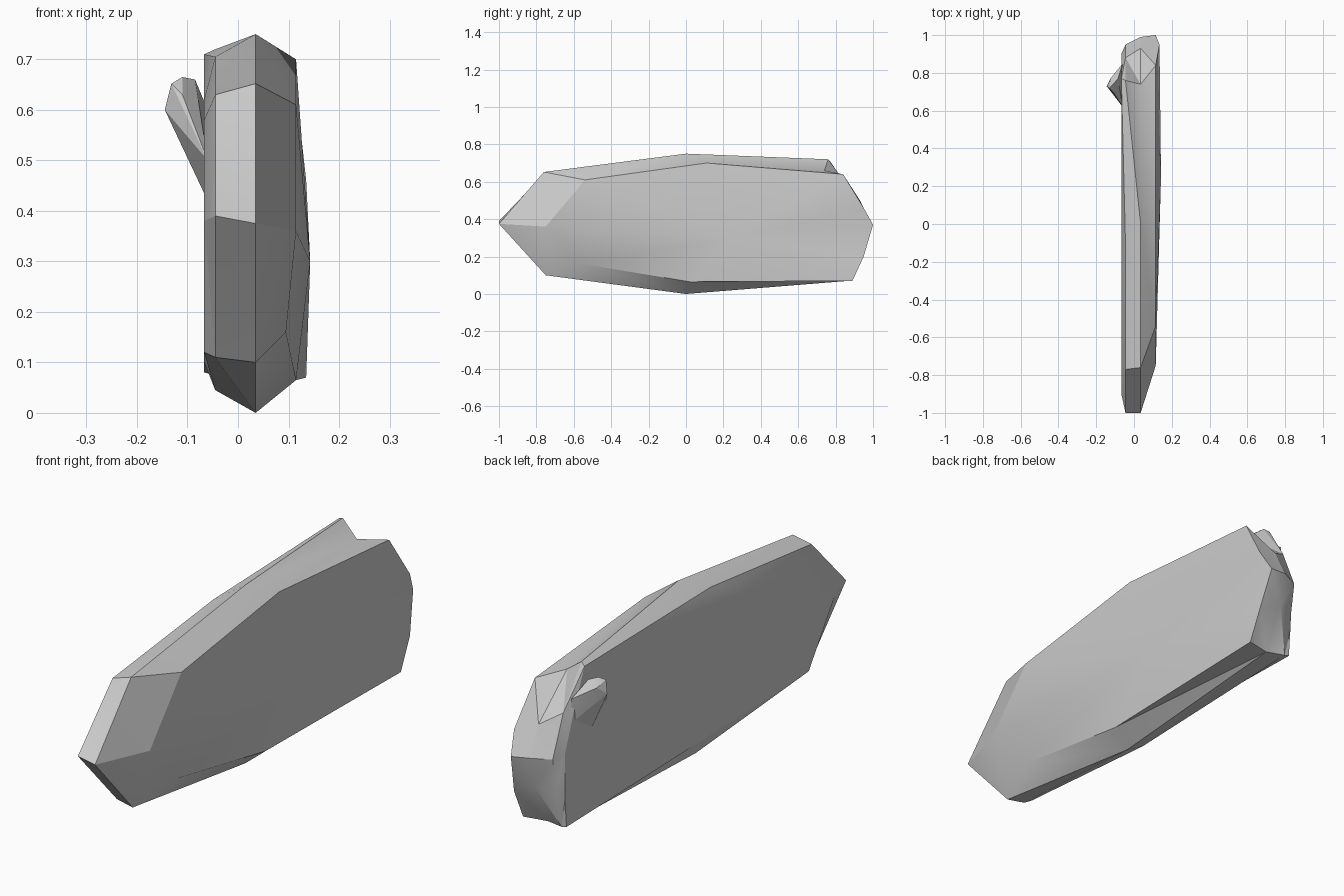
import bpy, bmesh, math

cube = bpy.data.objects.get("Cube")
if cube:
    bpy.data.objects.remove(cube)

grey = bpy.data.materials.new("plain grey")
grey.use_nodes = True
colour = (0.6, 0.6, 0.6, 1)
grey.diffuse_color = colour
grey.node_tree.nodes["Principled BSDF"].inputs["Base Color"].default_value = colour


def finish(name, bm):
    bmesh.ops.recalc_face_normals(bm, faces=bm.faces[:])
    mesh = bpy.data.meshes.new(name)
    bm.to_mesh(mesh)
    bm.free()
    mesh.materials.append(grey)
    obj = bpy.data.objects.new(name, mesh)
    bpy.context.collection.objects.link(obj)
    bpy.ops.object.select_all(action='DESELECT')
    obj.select_set(True)
    bpy.context.view_layer.objects.active = obj
    bpy.ops.object.shade_smooth_by_angle(angle=math.radians(20))
    return obj


# Body outlines, from the flat side to the domed side: front tip, top, back, bottom
flat_rim = (-0.067, [(-.9, .38), (-.7, .58), (-.3, .62), (.77, .71), (.84, .55),
                     (.9, .39), (.9, .2), (.89, .08), (0, .1), (-.72, .12)])
flat_bevel = (-0.045, [(-1, .39), (-.77, .63), (-.1, .705), (.76, .72), (.88, .55),
                       (.95, .38), (.93, .25), (.89, .075), (0, .045), (-.74, .11)])
ridge = (0.035, [(-1, .375), (-.76, .652), (0, .75), (.74, .66), (.93, .5),
                 (.99, .38), (.96, .25), (.87, .07), (0, 0), (-.75, .1)])
domed_rim = (0.115, [(-.75, .36), (-.54, .61), (.11, .7), (.84, .64), (.95, .46),
                     (1, .37), (.95, .2), (.89, .07), (.02, .065), (-.55, .16)])

# Body: loft the outlines and close both sides
bm = bmesh.new()
rings = [[bm.verts.new((x, y, z)) for y, z in outline]
         for x, outline in (flat_rim, flat_bevel, ridge, domed_rim)]
for a, b in zip(rings, rings[1:]):
    for i in range(len(a)):
        j = (i + 1) % len(a)
        bm.faces.new((a[i], a[j], b[j], b[i]))
bm.faces.new(rings[0])
# Domed side bulges most toward the back
for i in (4, 6, 7):
    rings[3][i].co.x = 0.135
rings[3][9].co.x = 0.095
centre = bm.verts.new((0.143, 0.25, 0.3))
for i, v in enumerate(rings[3]):
    bm.faces.new((v, rings[3][(i + 1) % len(rings[3])], centre))
bmesh.ops.triangulate(bm, faces=[f for f in bm.faces if len(f.verts) == 4])
finish("body", bm)

# Side tab: blade rooted in the flat side, flaring out to a blunt tip
bm = bmesh.new()
root = [(-.06, .85, .6), (-.06, .84, .5), (-.06, .62, .5), (-.06, .72, .42)]
tip = [(-.145, .73, .6), (-.132, .72, .652), (-.11, .74, .665),
       (-.085, .77, .66), (-.125, .77, .635), (-.11, .7, .63)]
for p in root + tip:
    bm.verts.new(p)
bmesh.ops.convex_hull(bm, input=bm.verts[:])
finish("side_tab", bm)
